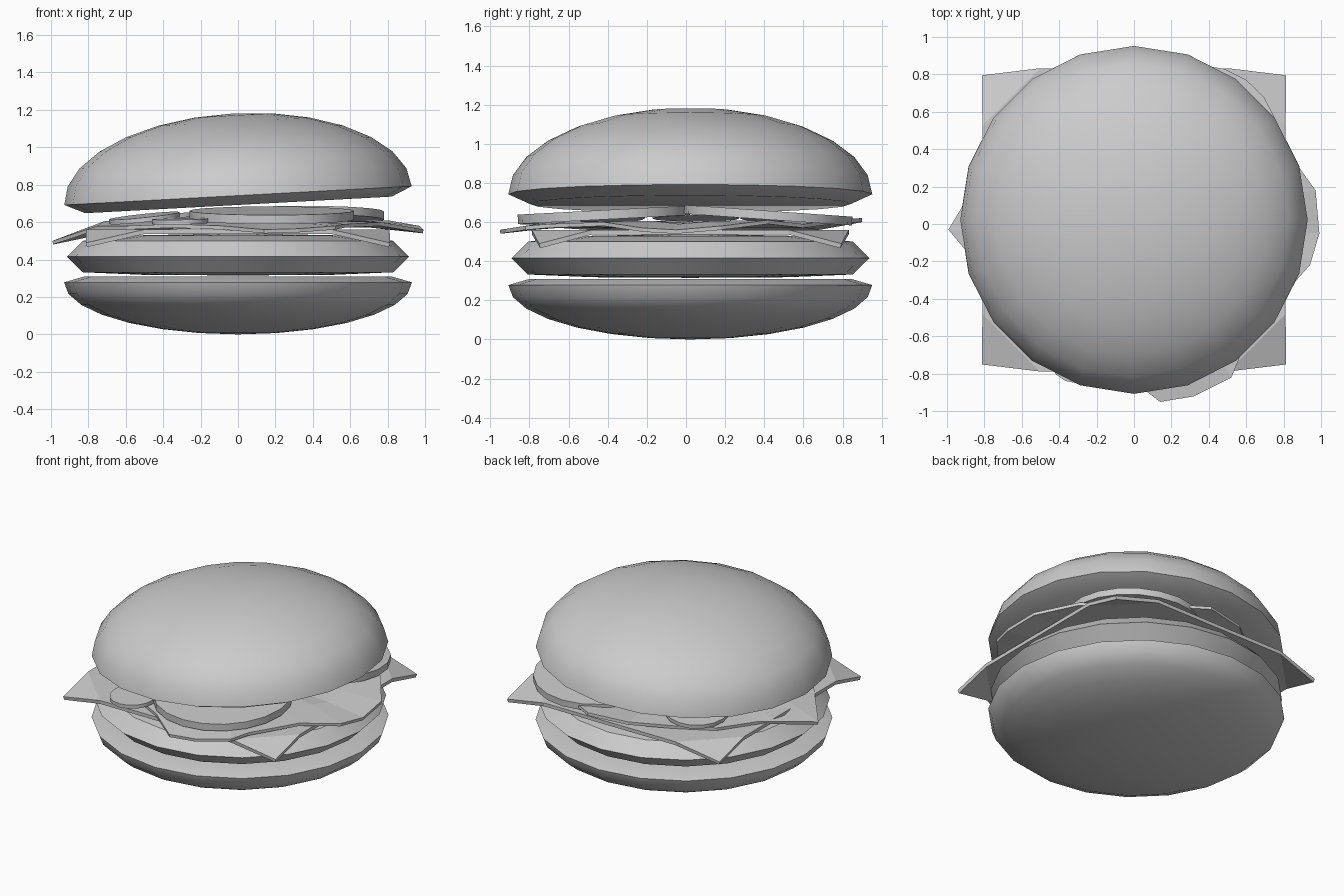
import bpy, bmesh, math
from math import sin, cos, pi, radians
from mathutils import Matrix, Vector

if "Cube" in bpy.data.objects:
    bpy.data.objects.remove(bpy.data.objects["Cube"])

CY = 0.022  # y centre of the round parts


def finish(name, bm, solid=0.0, angle=35):
    bmesh.ops.recalc_face_normals(bm, faces=bm.faces)
    me = bpy.data.meshes.new(name)
    bm.to_mesh(me)
    bm.free()
    ob = bpy.data.objects.new(name, me)
    bpy.context.collection.objects.link(ob)
    if solid:
        mod = ob.modifiers.new("thickness", 'SOLIDIFY')
        mod.thickness = solid
        mod.offset = 0
    bpy.ops.object.select_all(action='DESELECT')
    ob.select_set(True)
    bpy.context.view_layer.objects.active = ob
    if angle:
        bpy.ops.object.shade_smooth_by_angle(angle=radians(angle))
    return ob


def lathe(name, profile, sides=20):
    """Turn a (radius, z) profile that starts and ends on the axis."""
    bm = bmesh.new()
    rings = []
    for r, z in profile:
        if r < 1e-6:
            rings.append([bm.verts.new((0, 0, z))])
        else:
            rings.append([bm.verts.new((r * cos(2 * pi * i / sides), r * sin(2 * pi * i / sides), z))
                          for i in range(sides)])
    for a, b in zip(rings, rings[1:]):
        for i in range(sides):
            j = (i + 1) % sides
            if len(a) == 1:
                bm.faces.new((a[0], b[i], b[j]))
            elif len(b) == 1:
                bm.faces.new((a[i], a[j], b[0]))
            else:
                bm.faces.new((a[i], a[j], b[j], b[i]))
    ob = finish(name, bm)
    ob.location.y = CY
    return ob


def dome(height, steps=7):
    return [(0.93 * sin(pi / 2 * i / steps), height * cos(pi / 2 * i / steps)) for i in range(steps + 1)]


def slice_disc(name, x, y, z, r, thick, tilt_x=0, tilt_y=0, sides=20):
    bm = bmesh.new()
    bmesh.ops.create_cone(bm, cap_ends=True, segments=sides, radius1=r, radius2=r, depth=thick)
    ob = finish(name, bm)
    ob.location = (x, y, z)
    ob.rotation_euler = (radians(tilt_x), radians(tilt_y), 0)
    return ob


# Buns: half ellipsoids with a bevelled cut side
lathe("bottom_bun", [(r, 0.278 - h) for r, h in dome(0.278)] + [(0.82, 0.31), (0, 0.31)])
top = lathe("top_bun", dome(0.44) + [(0.82, -0.05), (0, -0.05)])
top.location.z = 0.742
top.rotation_euler.y = radians(-3.1)

# Patty
lathe("patty", [(0, 0.315), (0.5, 0.318), (0.83, 0.332), (0.915, 0.415), (0.83, 0.5), (0.6, 0.528), (0, 0.54)])

# Cheese slice with drooping corners
bm = bmesh.new()
steps = (-1, -0.62, 0, 0.62, 1)
grid = [[bm.verts.new((0.81 * u, 0.022 + 0.81 * v - (0.04 * v if abs(u * v) == 1 else 0),
                       0.548 - (0.07 if abs(u * v) == 1 else 0))) for u in steps] for v in steps]
for i in range(4):
    for j in range(4):
        q = [grid[i][j], grid[i][j + 1], grid[i + 1][j + 1], grid[i + 1][j]]
        # fold each corner along its diagonal
        if (i, j) in ((0, 0), (3, 3)):
            bm.faces.new((q[0], q[1], q[3]))
            bm.faces.new((q[1], q[2], q[3]))
        elif (i, j) in ((0, 3), (3, 0)):
            bm.faces.new((q[0], q[1], q[2]))
            bm.faces.new((q[0], q[2], q[3]))
        else:
            bm.faces.new(q)
finish("cheese_slice", bm, 0.024, 0)

# Lettuce leaf: ragged rim of (x, y, z) around a flatter inner ring
rim = [(0.99, -0.05, 0.55), (0.97, 0.18, 0.57), (0.8, 0.42, 0.6), (0.6, 0.6, 0.58), (0.38, 0.75, 0.6),
       (0.12, 0.9, 0.61), (-0.15, 0.85, 0.6), (-0.38, 0.68, 0.57), (-0.62, 0.55, 0.57), (-0.78, 0.32, 0.57),
       (-0.99, -0.03, 0.49), (-0.75, -0.32, 0.57), (-0.6, -0.5, 0.57), (-0.35, -0.65, 0.58),
       (-0.08, -0.78, 0.57), (0.14, -0.95, 0.55), (0.32, -0.92, 0.555), (0.52, -0.82, 0.57),
       (0.57, -0.7, 0.58), (0.76, -0.42, 0.59), (0.94, -0.22, 0.56)]
bm = bmesh.new()
mid = bm.verts.new((0, 0, 0.585))
outer = [bm.verts.new(p) for p in rim]
inner = [bm.verts.new((x * 0.72, y * 0.72, 0.595 if k % 3 else 0.58)) for k, (x, y, z) in enumerate(rim)]
for k in range(len(rim)):
    n = (k + 1) % len(rim)
    bm.faces.new((inner[k], outer[k], outer[n], inner[n]))
    bm.faces.new((mid, inner[k], inner[n]))
finish("lettuce", bm, 0.02, 0)

# Tomato slices
slice_disc("tomato_front", 0.18, -0.42, 0.637, 0.44, 0.048, 3, 0)
slice_disc("tomato_back", 0.35, 0.42, 0.635, 0.43, 0.045, -4, 0)

# Pickle slices
for k, (x, y, z, r, tx, ty) in enumerate([(-0.31, -0.70, 0.605, 0.15, 2, -1),
                                          (-0.5, -0.4, 0.622, 0.19, 3, -6),
                                          (-0.4, 0.05, 0.63, 0.22, 0, -4),
                                          (-0.42, 0.48, 0.615, 0.2, -4, -3)]):
    slice_disc(f"pickle_{k + 1}", x, y, z, r, 0.025, tx, ty, 16)
